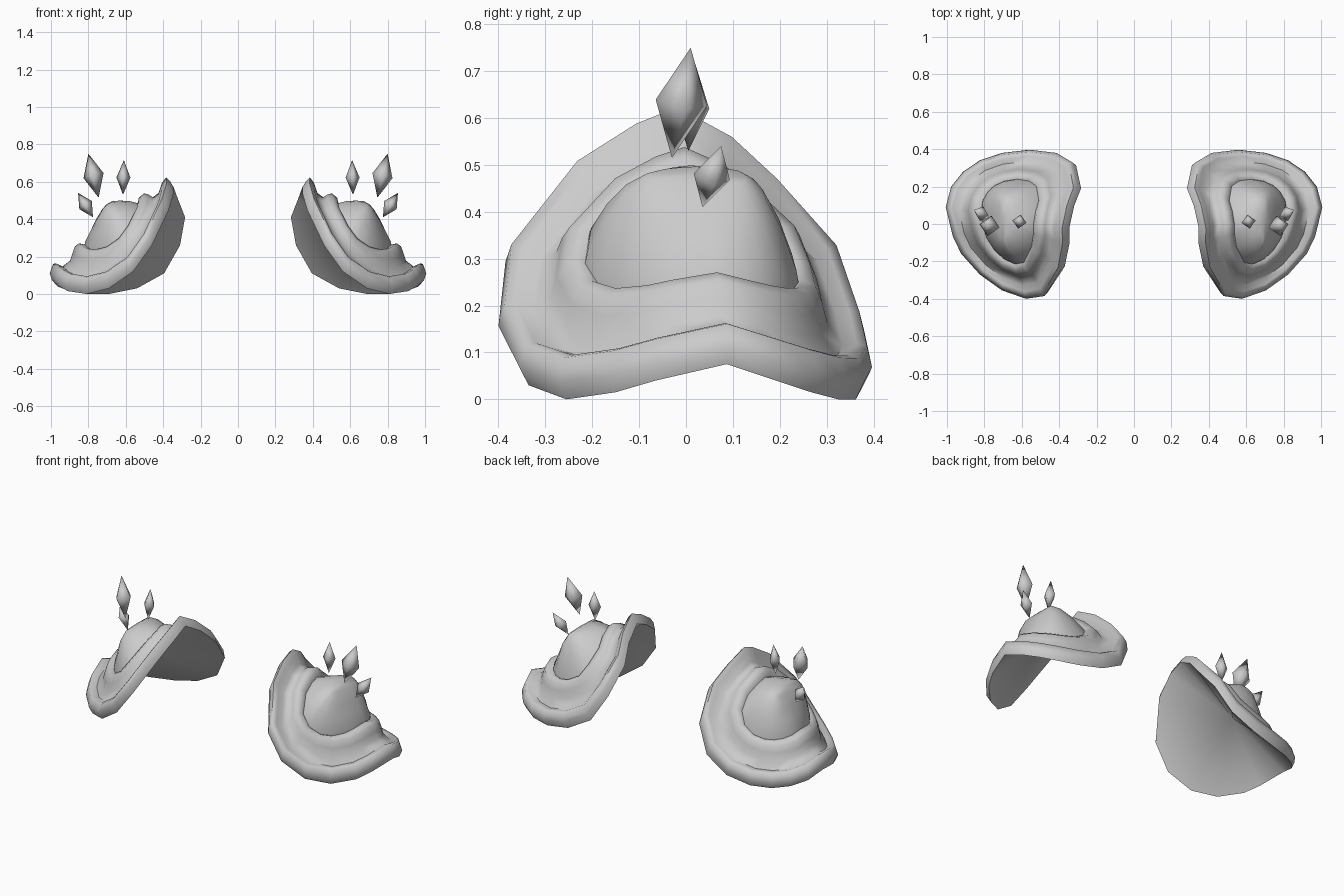
import bpy, bmesh, math
from mathutils import Vector, Matrix

if "Cube" in bpy.data.objects:
    bpy.data.objects.remove(bpy.data.objects["Cube"], do_unlink=True)

mat = bpy.data.materials.new("plain_grey")
mat.use_nodes = True
GREY = (0.6, 0.6, 0.6, 1)
mat.diffuse_color = GREY
mat.node_tree.nodes["Principled BSDF"].inputs["Base Color"].default_value = GREY

# Tilted frame of one shoulder pad: u runs down and outward, w is its normal
CENTRE = Vector((0.68, 0.03, 0.32))
U = Vector((0.79, 0, -0.61)).normalized()
V = Vector((0, 1, 0))
W = U.cross(V)

# Saddle-shaped outer edge of the pad
EDGE = [(0.345, -0.02, 0.572), (0.32, 0.1, 0.505), (0.283, 0.2, 0.41), (0.31, 0.33, 0.26),
        (0.395, 0.38, 0.11), (0.54, 0.397, 0.03), (0.69, 0.38, 0.0), (0.81, 0.34, 0.0),
        (0.90, 0.28, 0.015), (0.965, 0.2, 0.04), (0.995, 0.09, 0.075), (0.955, -0.07, 0.04),
        (0.91, -0.16, 0.015), (0.81, -0.27, 0.0), (0.69, -0.355, 0.03),
        (0.56, -0.4, 0.12), (0.46, -0.385, 0.26), (0.37, -0.24, 0.45), (0.345, -0.11, 0.535)]
LOCAL = [((Vector(p) - CENTRE).dot(U), p[1] - CENTRE.y, (Vector(p) - CENTRE).dot(W))
         for p in EDGE]


def finish(bm, name, angle):
    bmesh.ops.recalc_face_normals(bm, faces=bm.faces)
    me = bpy.data.meshes.new(name)
    bm.to_mesh(me)
    bm.free()
    me.materials.append(mat)
    ob = bpy.data.objects.new(name, me)
    bpy.context.collection.objects.link(ob)
    mirror = ob.modifiers.new("both_sides", 'MIRROR')
    mirror.use_mirror_merge = False
    bpy.ops.object.select_all(action='DESELECT')
    ob.select_set(True)
    bpy.context.view_layer.objects.active = ob
    bpy.ops.object.shade_smooth_by_angle(angle=math.radians(angle))


def loft(name, sections, start=None, end=None):
    """Bridge scaled copies of the edge: (scale u, scale v, scale w, height, shift u)."""
    bm = bmesh.new()
    rings = []
    for su, sv, sw, h, shift in sections:
        rings.append([bm.verts.new(CENTRE + U * (u * su + shift) + V * (v * sv) + W * (w * sw + h))
                      for u, v, w in LOCAL])
    n = len(LOCAL)
    for a, b in zip(rings, rings[1:]):
        for i in range(n):
            j = (i + 1) % n
            bm.faces.new((a[i], a[j], b[j], b[i]))
    for ring, pole in ((rings[0], start), (rings[-1], end)):
        if pole:
            tip = bm.verts.new(CENTRE + U * pole[0] + W * pole[1])
            for i in range(n):
                bm.faces.new((ring[i], ring[(i + 1) % n], tip))
    finish(bm, name, 65)


# Folded plate: rolled rim, then a slope rising into the raised inner band
loft("pad_plate", [
    (1, 0.95, 1, 0, 0),
    (0.99, 1, 0.98, 0.035, -0.008),
    (0.93, 0.97, 0.95, 0.064, -0.03),
    (0.87, 0.91, 0.89, 0.055, -0.02),
    (0.79, 0.83, 0.78, 0.022, -0.005),
    (0.68, 0.74, 0.62, 0.022, -0.012),
    (0.63, 0.71, 0.56, 0.045, -0.026),
    (0.57, 0.67, 0.52, 0.066, -0.036),
    (0.49, 0.60, 0.47, 0.065, -0.032),
    (0.43, 0.55, 0.42, 0.040, -0.028)], start=(0, -0.002))

# Domed cap, steepest toward the inner side
loft("dome_cap", [
    (0.46, 0.58, 0.44, 0.030, -0.028),
    (0.425, 0.56, 0.35, 0.050, -0.033),
    (0.32, 0.48, 0.18, 0.080, -0.052),
    (0.205, 0.38, 0.04, 0.110, -0.065),
    (0.08, 0.27, 0.0, 0.135, -0.080)], end=(-0.08, 0.140))


# Floating crystals: four-sided double points from bottom tip to top tip
def crystal(name, bottom, top, radius):
    bottom, top = Vector(bottom), Vector(top)
    axis = top - bottom
    tilt = Vector((0, 0, 1)).rotation_difference(axis).to_matrix().to_4x4()
    bm = bmesh.new()
    belt = [bm.verts.new((radius * math.cos(a), radius * math.sin(a), 0))
            for a in (math.radians(10 + 90 * k) for k in range(4))]
    for end in (-1, 1):
        tip = bm.verts.new((0, 0, end * axis.length / 2))
        for k in range(4):
            bm.faces.new((belt[k], belt[(k + 1) % 4], tip))
    bm.transform(Matrix.Translation((bottom + top) / 2) @ tilt)
    finish(bm, name, 120)


crystal("inner_crystal", (0.615, 0.005, 0.53), (0.61, 0.02, 0.715), 0.038)
crystal("tall_crystal", (0.745, -0.03, 0.515), (0.80, 0.01, 0.75), 0.056)
crystal("outer_crystal", (0.775, 0.035, 0.41), (0.855, 0.075, 0.54), 0.04)
